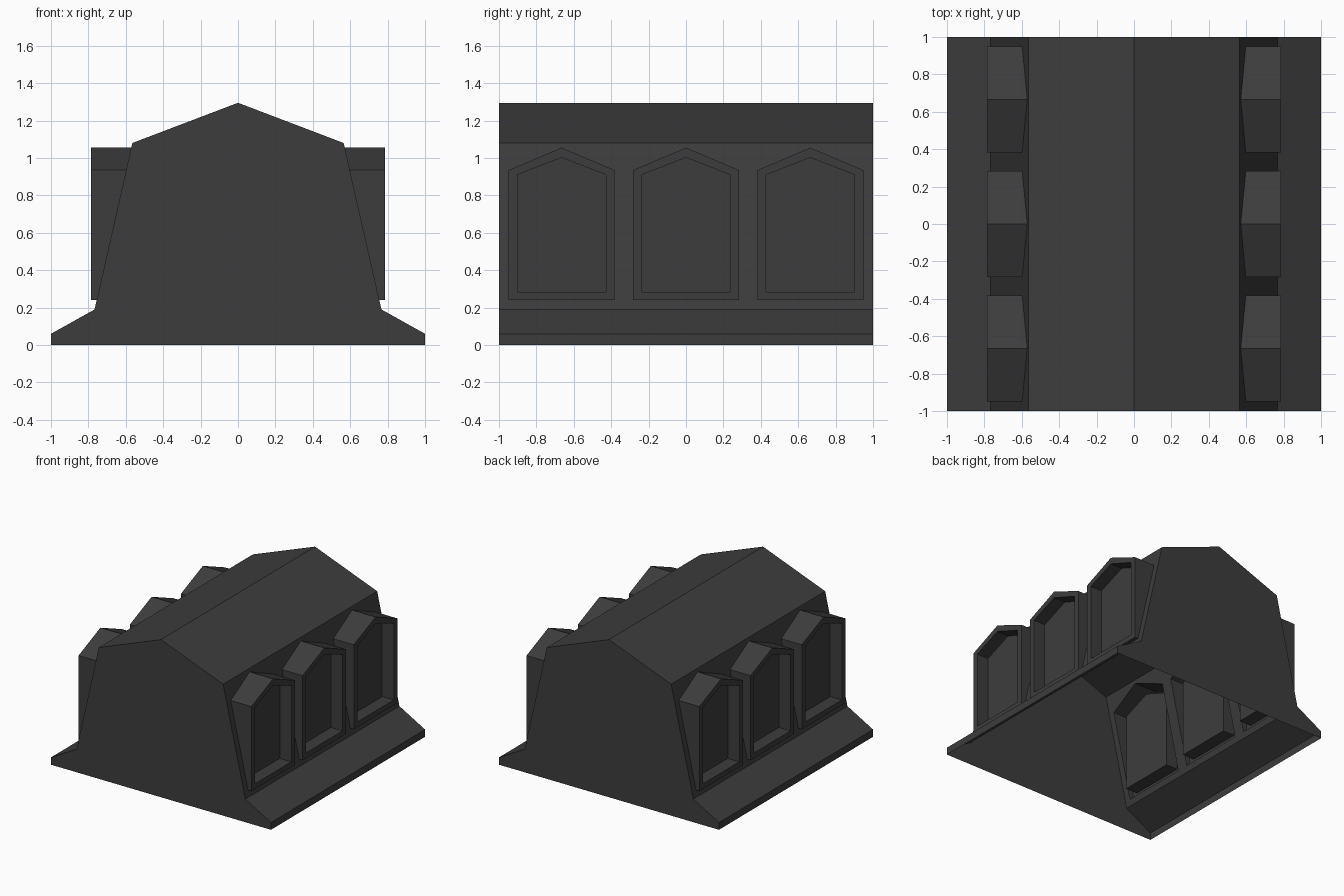
import bpy, bmesh
from mathutils import Vector

if "Cube" in bpy.data.objects:
    bpy.data.objects.remove(bpy.data.objects["Cube"])

grey = bpy.data.materials.new("dark grey")
grey.diffuse_color = (0.046, 0.046, 0.046, 1)
grey.use_nodes = True
grey.node_tree.nodes["Principled BSDF"].inputs["Base Color"].default_value = grey.diffuse_color


def add_prism(bm, points, offset):
    """Closed prism: base polygon swept along offset."""
    a = [bm.verts.new(p) for p in points]
    b = [bm.verts.new(Vector(p) + Vector(offset)) for p in points]
    n = len(a)
    bm.faces.new(a)
    bm.faces.new(b[::-1])
    for i in range(n):
        bm.faces.new((a[i], b[i], b[(i + 1) % n], a[(i + 1) % n]))


def make_object(name, bm):
    bmesh.ops.recalc_face_normals(bm, faces=bm.faces[:])
    me = bpy.data.meshes.new(name)
    bm.to_mesh(me)
    bm.free()
    me.materials.append(grey)
    ob = bpy.data.objects.new(name, me)
    bpy.context.collection.objects.link(ob)
    return ob


def gabled_set(name, half, bottom, eave, peak, x0, x1):
    """Six gabled prisms, three along each side."""
    bm = bmesh.new()
    for s in (1, -1):
        for c in (-0.665, 0, 0.665):
            pts = [(s * x0, c + y, z) for y, z in
                   ((-half, bottom), (half, bottom), (half, eave), (0, peak), (-half, eave))]
            add_prism(bm, pts, (s * (x1 - x0), 0, 0))
    return make_object(name, bm)


# Main hall: mirrored cross-section swept front to back
right = [(1, 0), (1, 0.06), (0.767, 0.19), (0.565, 1.08)]
profile = right + [(0, 1.295)] + [(-x, z) for x, z in reversed(right)]
bm = bmesh.new()
add_prism(bm, [(x, -1, z) for x, z in profile], (0, 2, 0))
hall = make_object("hall_shell", bm)

# Dormers on both sides and the window recesses cut into them
dormers = gabled_set("dormers", 0.283, 0.24, 0.935, 1.055, 0.45, 0.785)
recesses = gabled_set("window_recesses", 0.236, 0.283, 0.91, 1.002, 0.68, 0.95)
for tool, op in ((dormers, 'UNION'), (recesses, 'DIFFERENCE')):
    tool.hide_render = True
    m = hall.modifiers.new(op.lower(), 'BOOLEAN')
    m.object, m.operation, m.solver = tool, op, 'EXACT'

dg = bpy.context.evaluated_depsgraph_get()
bm = bmesh.new()
bm.from_object(hall, dg)
hall.modifiers.clear()

# Open underside
floor = [f for f in bm.faces if all(abs(v.co.z) < 1e-4 for v in f.verts)]
bmesh.ops.delete(bm, geom=floor, context='FACES')
bm.to_mesh(hall.data)
bm.free()
for tool in (dormers, recesses):
    bpy.data.objects.remove(tool)
